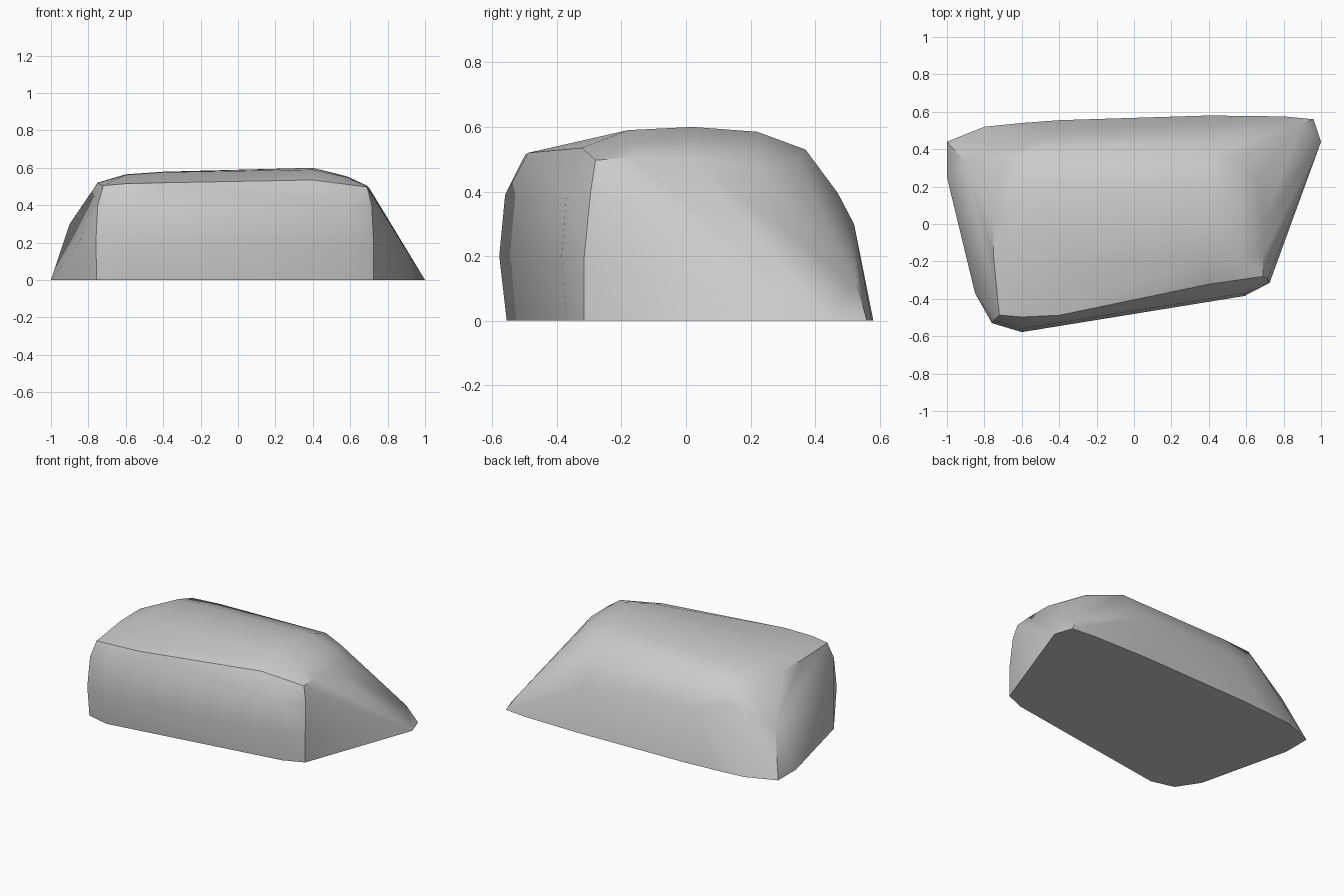
import bpy, bmesh

if "Cube" in bpy.data.objects:
    bpy.data.objects.remove(bpy.data.objects["Cube"])

# Ground outline (z = 0)
base = [(-1, .44), (-.8, .52), (-.6, .54), (-.4, .555), (.4, .58), (.8, .575), (.96, .56), (1, .44),
        (.725, -.315), (.59, -.37), (-.6, -.555), (-.755, -.515), (-.85, -.37), (-1, .25)]
points = [(x, y, 0) for x, y in base]

# Bulging front wall and its corners
for z, y in ((.2, -.578), (.39, -.56), (.515, -.497)):
    points.append((-.6, y, z))
points += [(-.76, -.53, .2), (-.75, -.515, .4), (-.72, -.487, .505),
           (-.85, -.37, .2), (.59, -.385, .2), (.59, -.37, .39),
           (.725, -.315, .2), (.715, -.295, .4), (.69, -.28, .497),
           (-.4, -.488, .52), (.4, -.322, .535)]

# Crowned top, one profile per station along y
for y, zl, zr in ((-.18, .562, .59), (.02, .565, .6), (.22, .55, .585), (.37, .5, .53)):
    points += [(-.6, y, zl), (-.4, y, zl + .014), (.4, y, zr)]
points += [(.58, -.17, .55), (.58, .02, .555), (.57, .22, .53),
           (.69, -.17, .505), (.7, .02, .495), (.66, .23, .47), (.53, .35, .49)]

# Left end and sloping back
points += [(-.75, -.18, .518), (-.75, .02, .52), (-.7, .33, .46), (-.9, .33, .3),
           (-.6, .42, .42), (.4, .47, .395), (.4, .52, .3), (-.4, .48, .34),
           (.89, .53, .11)]

bm = bmesh.new()
for p in points:
    bm.verts.new(p)
res = bmesh.ops.convex_hull(bm, input=bm.verts[:])
loose = [v for v in bm.verts if not v.link_faces]
bmesh.ops.delete(bm, geom=loose, context='VERTS')
bmesh.ops.recalc_face_normals(bm, faces=bm.faces[:])
bmesh.ops.dissolve_limit(bm, angle_limit=.01, verts=bm.verts[:], edges=bm.edges[:])

mesh = bpy.data.meshes.new("boulder")
bm.to_mesh(mesh)
bm.free()
boulder = bpy.data.objects.new("boulder", mesh)
bpy.context.collection.objects.link(boulder)
bpy.context.view_layer.objects.active = boulder
boulder.select_set(True)
bpy.ops.object.shade_smooth_by_angle(angle=.61)
